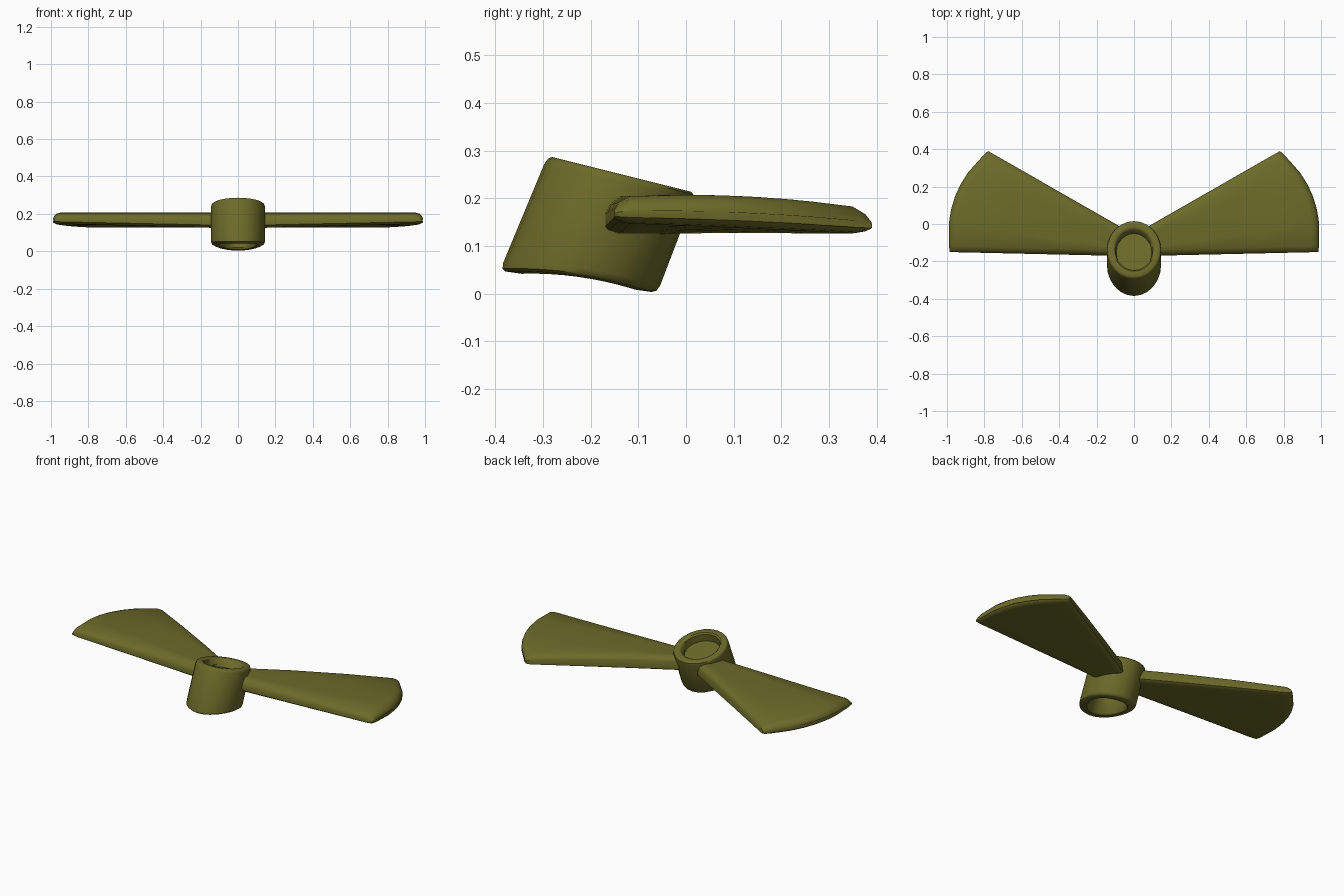
import bpy, bmesh, math
from mathutils import Vector

cube = bpy.data.objects.get("Cube")
if cube:
    bpy.data.objects.remove(cube)

# One olive paint for everything
olive = bpy.data.materials.new("olive green")
olive.use_nodes = True
colour = (0.15, 0.145, 0.022, 1)
olive.diffuse_color = colour
olive.node_tree.nodes["Principled BSDF"].inputs["Base Color"].default_value = colour


def finish(name, bm, angle=40):
    """Turn a bmesh into a smooth shaded object."""
    bmesh.ops.recalc_face_normals(bm, faces=bm.faces)
    mesh = bpy.data.meshes.new(name)
    bm.to_mesh(mesh)
    bm.free()
    mesh.materials.append(olive)
    obj = bpy.data.objects.new(name, mesh)
    bpy.context.collection.objects.link(obj)
    bpy.ops.object.select_all(action="DESELECT")
    obj.select_set(True)
    bpy.context.view_layer.objects.active = obj
    bpy.ops.object.shade_smooth_by_angle(angle=math.radians(angle))
    return obj


def loft(bm, rings):
    """Skin closed rings of points and cap both ends."""
    loops = [[bm.verts.new(p) for p in ring] for ring in rings]
    n = len(loops[0])
    for a, b in zip(loops, loops[1:]):
        for i in range(n):
            j = (i + 1) % n
            bm.faces.new((a[i], a[j], b[j], b[i]))
    bm.faces.new(loops[0])
    bm.faces.new(loops[-1])


# Hub: leaning barrel with a slanted top, saddle bottom and two recesses
def hub_ring(t, f, sides=24):
    ring = []
    for i in range(sides):
        a = 2 * math.pi * i / sides
        x = 0.145 * f * math.cos(a)
        dy = (0.165 - 0.01 * t) * f * math.sin(a)
        low = 0.025 - 0.14 * dy + 0.014 * f * math.cos(a) ** 2
        high = 0.25 - 0.25 * dy
        ring.append((x, -0.225 + 0.09 * t + dy, low + (high - low) * t))
    return ring


hub_profile = [(0.4, 0.62), (0.05, 0.66), (0, 0.72), (0, 0.93), (0.02, 0.98), (0.07, 1),
               (0.93, 1), (0.98, 0.98), (1, 0.94), (1, 0.76), (0.97, 0.7), (0.8, 0.65)]
bm = bmesh.new()
loft(bm, [hub_ring(t, f) for t, f in hub_profile])
finish("hub", bm)

# Blade: fan shape with a bowed tip and softened rim
lead_root, lead_tip = Vector((0.1, -0.17)), Vector((0.985, -0.15))
trail_root, trail_tip = Vector((0.06, -0.022)), Vector((0.78, 0.39))
bow = Vector((0.93, 0.35)) * 0.32


def blade_section(t, full):
    lead = lead_root.lerp(lead_tip, t)
    trail = trail_root.lerp(trail_tip, t)
    chord = (trail - lead).length
    # Position along the chord, with how much of the thickness is kept there
    soft = [(0, 0.35), (0.008 / chord, 0.7), (0.03 / chord, 1)]
    steps = soft + [(k / 8, 1) for k in range(2, 7)]
    steps += [(1 - s, 0.3 + 0.7 * keep) for s, keep in reversed(soft)]
    top, under = [], []
    for s, keep in steps:
        p = lead.lerp(trail, s) + bow * (s * (1 - s) * t)
        high = 0.207 - 0.2 * p.y ** 2
        low = 0.148 - 0.023 * max(s, 1 - t)
        mid = low + 0.3 * (high - low)
        keep *= full
        top.append((p.x, p.y, mid + (high - mid) * keep))
        under.append((p.x, p.y, mid + (low - mid) * keep))
    return top + under[::-1]


bm = bmesh.new()
loft(bm, [blade_section(t, f) for t, f in
          [(0, 1), (0.3, 1), (0.65, 1), (0.955, 1), (0.98, 0.85), (0.994, 0.55), (1, 0.25)]])
blades = finish("blades", bm)
mirror = blades.modifiers.new("mirror", "MIRROR")
mirror.use_axis[0] = True
mirror.use_clip = False
mirror.use_mirror_merge = False
